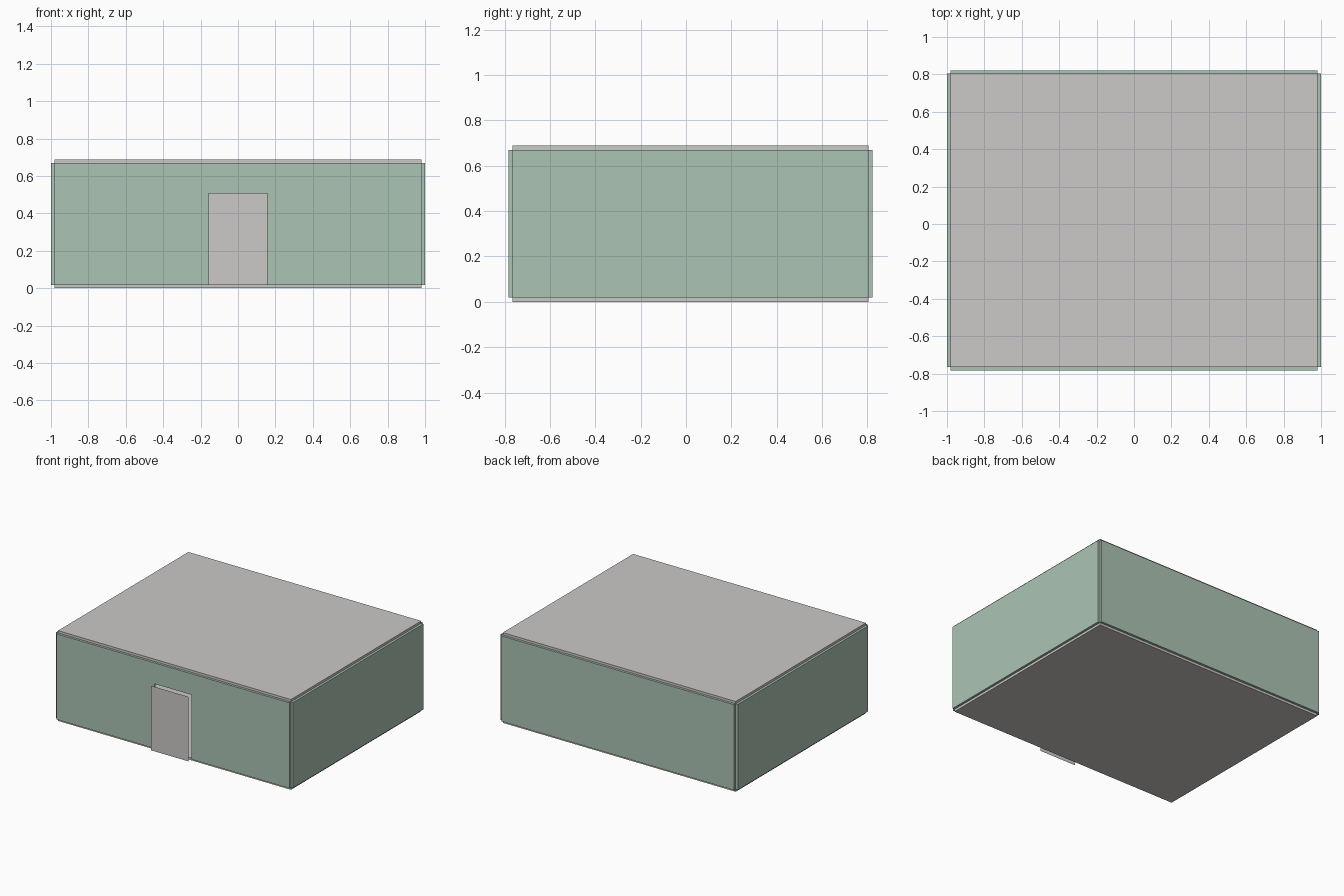
import bpy
import bmesh
from mathutils import Vector

cube = bpy.data.objects.get("Cube")
if cube:
    bpy.data.objects.remove(cube, do_unlink=True)


def make_material(name, rgb):
    mat = bpy.data.materials.new(name)
    mat.use_nodes = True
    colour = (*rgb, 1.0)
    mat.diffuse_color = colour
    mat.node_tree.nodes["Principled BSDF"].inputs["Base Color"].default_value = colour
    return mat


GREY = make_material("warm grey", (0.60, 0.585, 0.57))
GREEN = make_material("sage green", (0.41, 0.55, 0.455))

# Inner room limits, panel thickness and doorway size
X = 0.982
Y0, Y1 = -0.765, 0.804
Z0, Z1 = 0.018, 0.67
T = 0.018
DOOR_X, DOOR_TOP, DOOR_Y = 0.158, 0.51, -0.822


def panel(name, outline, depth, mat):
    """Flat outline, extruded along depth when one is given."""
    bm = bmesh.new()
    face = bm.faces.new([bm.verts.new(p) for p in outline])
    if depth:
        grown = bmesh.ops.extrude_face_region(bm, geom=[face], use_keep_orig=True)
        verts = [v for v in grown["geom"] if isinstance(v, bmesh.types.BMVert)]
        bmesh.ops.translate(bm, verts=verts, vec=Vector(depth))
        bmesh.ops.recalc_face_normals(bm, faces=bm.faces)
    mesh = bpy.data.meshes.new(name)
    bm.to_mesh(mesh)
    bm.free()
    mesh.materials.append(mat)
    obj = bpy.data.objects.new(name, mesh)
    bpy.context.collection.objects.link(obj)
    return obj


# Floor and ceiling slabs
for name, z, d in (("floor", Z0, -T), ("ceiling", Z1, T)):
    panel(name, [(-X, Y0, z), (X, Y0, z), (X, Y1, z), (-X, Y1, z)], (0, 0, d), GREY)

# Side walls, leaving open notches at the corners
for name, side in (("left_wall", 1), ("right_wall", -1)):
    x = side * X
    panel(name, [(x, Y0, Z0), (x, Y1, Z0), (x, Y1, Z1), (x, Y0, Z1)],
          (side * T, 0, 0), GREEN)

# Back wall
panel("back_wall", [(-X, Y1, Z0), (X, Y1, Z0), (X, Y1, Z1), (-X, Y1, Z1)],
      (0, T, 0), GREEN)

# Front wall with the doorway cut into its outline
front = [(-X, Z0), (-DOOR_X, Z0), (-DOOR_X, DOOR_TOP), (DOOR_X, DOOR_TOP),
         (DOOR_X, Z0), (X, Z0), (X, Z1), (-X, Z1)]
panel("front_wall", [(x, Y0, z) for x, z in front], (0, -T, 0), GREEN)

# Thin door sheet standing just ahead of the doorway
door = [(-DOOR_X, Z0), (DOOR_X, Z0), (DOOR_X, DOOR_TOP), (-DOOR_X, DOOR_TOP)]
panel("door", [(x, DOOR_Y, z) for x, z in door], None, GREY)
